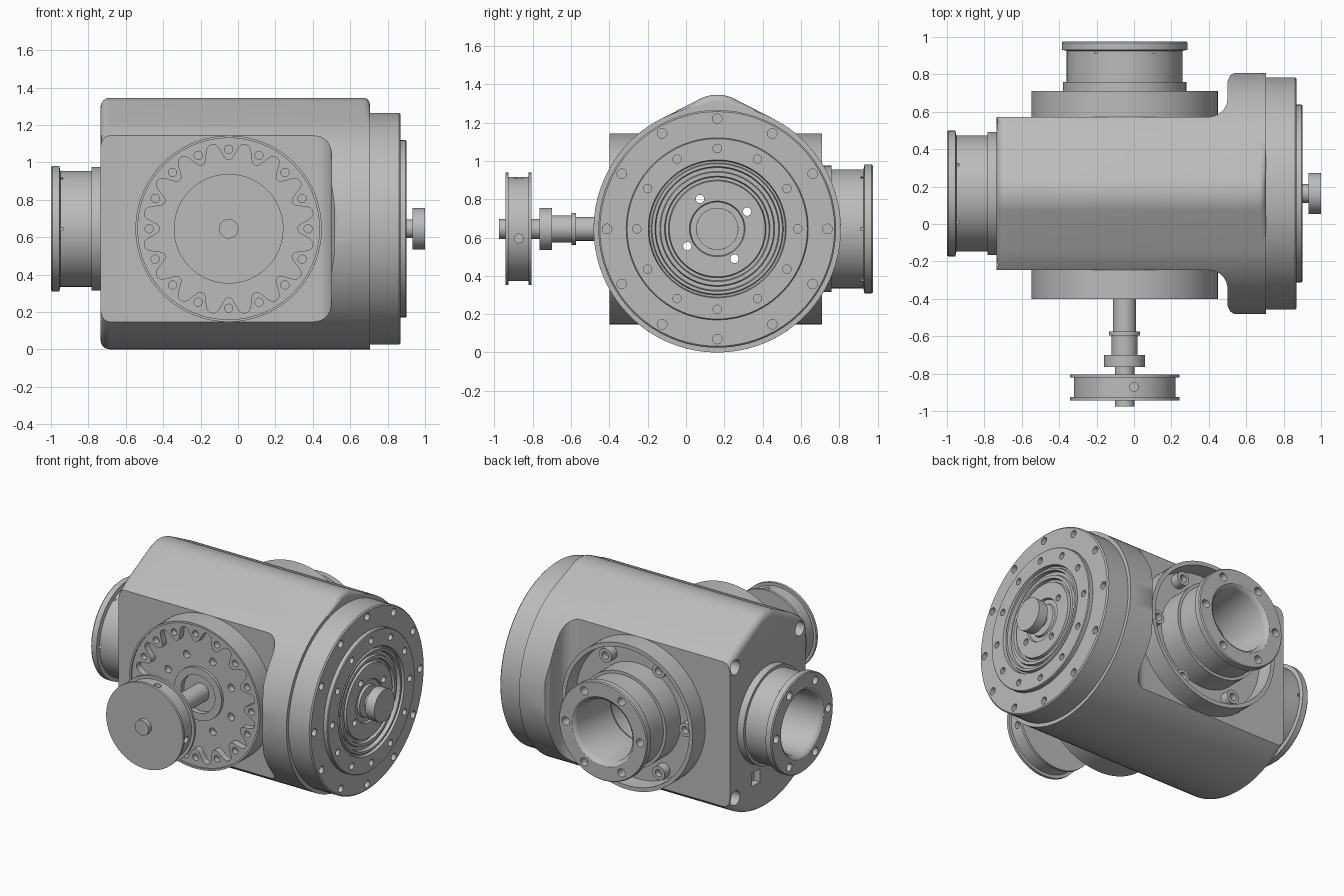
import bpy, bmesh
from math import sin, cos, acos, pi, radians
from mathutils import Matrix, Vector

if "Cube" in bpy.data.objects:
    bpy.data.objects.remove(bpy.data.objects["Cube"], do_unlink=True)

grey = bpy.data.materials.new("machined_grey")
grey.use_nodes = True
grey.diffuse_color = (0.5, 0.5, 0.5, 1)
grey.node_tree.nodes["Principled BSDF"].inputs["Base Color"].default_value = (0.5, 0.5, 0.5, 1)

X, LEFT = Vector((1, 0, 0)), Vector((-1, 0, 0))
FRONT, BACK = Vector((0, -1, 0)), Vector((0, 1, 0))
MAIN = Vector((0, 0.163, 0.645))     # long axis of the housing
SIDE = Vector((-0.05, 0, 0.645))     # cross axis of the side mounts


def frame(origin, axis):
    """Local z runs along the axis, local y stays up."""
    up = Vector((0, 0, 1))
    m = Matrix((up.cross(axis), up, axis)).transposed().to_4x4()
    m.translation = origin
    return m


def make(name, bm):
    bmesh.ops.recalc_face_normals(bm, faces=bm.faces)
    mesh = bpy.data.meshes.new(name)
    bm.to_mesh(mesh)
    bm.free()
    mesh.materials.append(grey)
    ob = bpy.data.objects.new(name, mesh)
    bpy.context.collection.objects.link(ob)
    return ob


def bridge(bm, a, b):
    n = max(len(a), len(b))
    for i in range(n):
        j = (i + 1) % n
        quad = [a[i % len(a)], a[j % len(a)], b[j % len(b)], b[i % len(b)]]
        bm.faces.new(list(dict.fromkeys(quad)))


def lathe(name, profile, origin, axis, closed=False, n=96):
    """Revolve (radius, height) points; a radius may be a function of angle."""
    bm = bmesh.new()
    m = frame(origin, axis)
    rings = []
    for r, h in profile:
        ring = []
        for i in range(1 if r == 0 else n):
            a = 2 * pi * i / n
            rad = r(a) if callable(r) else r
            ring.append(bm.verts.new(m @ Vector((rad * sin(a), rad * cos(a), h))))
        rings.append(ring)
    for a, b in zip(rings, rings[1:] + (rings[:1] if closed else [])):
        bridge(bm, a, b)
    return make(name, bm)


def cut(ob, cutter):
    cutter.hide_render = True
    mod = ob.modifiers.new("cut", 'BOOLEAN')
    mod.operation, mod.solver, mod.object = 'DIFFERENCE', 'EXACT', cutter
    bpy.context.view_layer.objects.active = ob
    bpy.ops.object.modifier_apply(modifier=mod.name)
    bpy.data.objects.remove(cutter, do_unlink=True)


def pegs(name, origin, axis, radius, pitch, angles, low, high):
    bm = bmesh.new()
    m = frame(origin, axis)
    for a in angles:
        spot = Vector((pitch * sin(a), pitch * cos(a), (low + high) / 2))
        bmesh.ops.create_cone(bm, cap_ends=True, segments=20, radius1=radius, radius2=radius,
                              depth=high - low, matrix=m @ Matrix.Translation(spot))
    return make(name, bm)


def drill(ob, *args):
    cut(ob, pegs("drill_cutter", *args))


def around(count, phase=0.0):
    return [2 * pi * i / count + radians(phase) for i in range(count)]


# Housing: round section with a ridge on top, ends rounded
def section(big, small, offset=0.5):
    t = acos((big - small) / offset)
    pts = [(big * sin(a), big * cos(a)) for a in
           (t + (2 * pi - 2 * t) * i / 95 for i in range(96))]
    pts += [(small * sin(a), offset + small * cos(a)) for a in
            (-t + 2 * t * i / 16 for i in range(17))]
    return pts


bm = bmesh.new()
rings = []
for i in range(7):
    a, f = radians(90 - 15 * i), 0.05
    d = f * (1 - cos(a))
    rings.append((-0.735 + f * (1 - sin(a)), 0.645 - d, 0.2 - d))
for i in range(6):
    a, f = radians(18 * i), 0.035
    rings.append((0.705 - f * (1 - sin(a)), 0.645, 0.2 - f * (1 - cos(a))))
loops = [[bm.verts.new(MAIN + Vector((x, y, z))) for y, z in section(R, r)] for x, R, r in rings]
for a, b in zip(loops, loops[1:]):
    bridge(bm, a, b)
bm.faces.new(loops[0])
bm.faces.new(loops[-1])
housing = make("housing", bm)

# Flat sides that sweep up through a cove into the round collar
for side in (-1, 1):
    outline = [(-1, 0.41)]
    outline += [(0.4 + 0.1 * sin(a), 0.51 - 0.1 * cos(a)) for a in (pi / 20 * i for i in range(11))]
    outline += [(0.5, 0.6), (0.515, 0.632), (0.55, 0.652), (0.55, 0.8), (-1, 0.8)]
    bm = bmesh.new()
    low, high = [[bm.verts.new((x, MAIN.y + side * y, z)) for x, y in outline] for z in (-0.5, 2)]
    bridge(bm, low, high)
    bm.faces.new(low)
    bm.faces.new(high)
    cut(housing, make("side_cutter", bm))

# Bores, end face bolt holes and a small socket
cut(housing, lathe("bore_cutter", [(0, -1), (0.22, -1), (0.22, 1), (0, 1)], MAIN, X))
cut(housing, lathe("bore_cutter", [(0, 0.2), (0.22, 0.2), (0.22, 1), (0, 1)], SIDE, BACK))
corner = 38
drill(housing, MAIN, LEFT, 0.05, 0.57,
      [radians(a) for a in (corner, 180 - corner, 180 + corner, -corner)], 0.65, 0.8)
bm = bmesh.new()
bmesh.ops.create_cube(bm, size=0.09, matrix=Matrix.Translation((-0.735, 0.29, 0.25)))
cut(housing, make("socket_cutter", bm))

# Bearing end with stepped rings
end_cap = lathe("end_cap", [
    (0, 0.69), (0.62, 0.69), (0.62, 0.862), (0.612, 0.87), (0.475, 0.87), (0.475, 0.895),
    (0.47, 0.9), (0.36, 0.9), (0.355, 0.88), (0.345, 0.88), (0.34, 0.895), (0.325, 0.895),
    (0.32, 0.87), (0.3, 0.87), (0.295, 0.885), (0.275, 0.885), (0.27, 0.865), (0.255, 0.865),
    (0.25, 0.885), (0.145, 0.885), (0.14, 0.87), (0.11, 0.87), (0.105, 0.885), (0, 0.885)], MAIN, X)
drill(end_cap, MAIN, X, 0.025, 0.575, around(12), 0.82, 0.95)
drill(end_cap, MAIN, X, 0.022, 0.42, around(12), 0.85, 0.95)
drill(end_cap, MAIN, X, 0.022, 0.18, around(4, 60), 0.6, 1.0)
lathe("end_knob", [(0, 0.85), (0.05, 0.85), (0.05, 0.932), (0.11, 0.932), (0.11, 1.0), (0, 1.0)],
      MAIN, X, n=48)

# Front mount with a scalloped bolt ring inside a thin rim
front_mount = lathe("front_mount", [
    (0, 0.2), (0.498, 0.2), (0.498, 0.4), (0.485, 0.4), (0.485, 0.345), (0.18, 0.345),
    (0.18, 0.365), (0.13, 0.365), (0.13, 0.33), (0, 0.33)], SIDE, FRONT)
drill(front_mount, SIDE, FRONT, 0.025, 0.26, around(8, 22.5), 0.3, 0.4)


def scallop(a):
    c = cos(16 * a)
    return 0.413 - 0.045 * (1.4 * c - 0.4 * c ** 3)


bolt_ring = lathe("scalloped_bolt_ring", [
    (0.486, 0.34), (0.486, 0.39), (scallop, 0.39), (scallop, 0.34)], SIDE, FRONT, True, 256)
drill(bolt_ring, SIDE, FRONT, 0.022, 0.425, around(16), 0.35, 0.45)

# Input shaft and pulley
lathe("input_shaft", [
    (0, 0.25), (0.062, 0.25), (0.062, 0.575), (0.083, 0.575), (0.083, 0.597), (0.07, 0.597),
    (0.07, 0.7), (0.11, 0.7), (0.11, 0.765), (0.052, 0.765), (0.052, 0.975), (0, 0.975)],
      SIDE, FRONT, n=48)
pulley = lathe("pulley", [
    (0, 0.805), (0.293, 0.805), (0.293, 0.822), (0.272, 0.822), (0.272, 0.925), (0.293, 0.925),
    (0.293, 0.943), (0, 0.943)], SIDE, FRONT)
hub = SIDE + FRONT * 0.872
drill(pulley, hub, X, 0.023, 0.05, [pi], 0.2, 0.4)
bm = bmesh.new()
bmesh.ops.create_cone(bm, cap_ends=True, segments=20, radius1=0.023, radius2=0.023, depth=0.2,
                      matrix=Matrix.Translation(hub + Vector((0.05, 0, 0.3))))
cut(pulley, make("set_screw_cutter", bm))

# Back mount: recessed cup with bolt bosses
lathe("back_mount", [
    (0.25, 0.5), (0.498, 0.5), (0.498, 0.71), (0.47, 0.71), (0.465, 0.6), (0.25, 0.6)],
      SIDE, BACK, True)
bosses = pegs("bolt_bosses", SIDE, BACK, 0.048, 0.405, around(6, 30), 0.59, 0.66)
drill(bosses, SIDE, BACK, 0.025, 0.405, around(6, 30), 0.62, 0.7)

# Flanged tubes on the left end and at the back
for name, origin, axis in (("end_tube", MAIN + LEFT * 0.735, LEFT),
                           ("back_tube", SIDE + BACK * 0.711, BACK)):
    tube = lathe(name, [
        (0.21, -0.12), (0.33, -0.12), (0.33, 0.048), (0.31, 0.048), (0.31, 0.215), (0.336, 0.22),
        (0.336, 0.258), (0.33, 0.265), (0.235, 0.265), (0.22, 0.255), (0.21, 0.235)],
        origin, axis, True)
    drill(tube, origin, axis, 0.028, 0.283, around(6, 30), 0.2, 0.3)

# Smooth shading with crisp edges
for ob in bpy.context.view_layer.objects:
    ob.select_set(ob.type == 'MESH')
bpy.context.view_layer.objects.active = housing
bpy.ops.object.shade_smooth_by_angle(angle=radians(30))
